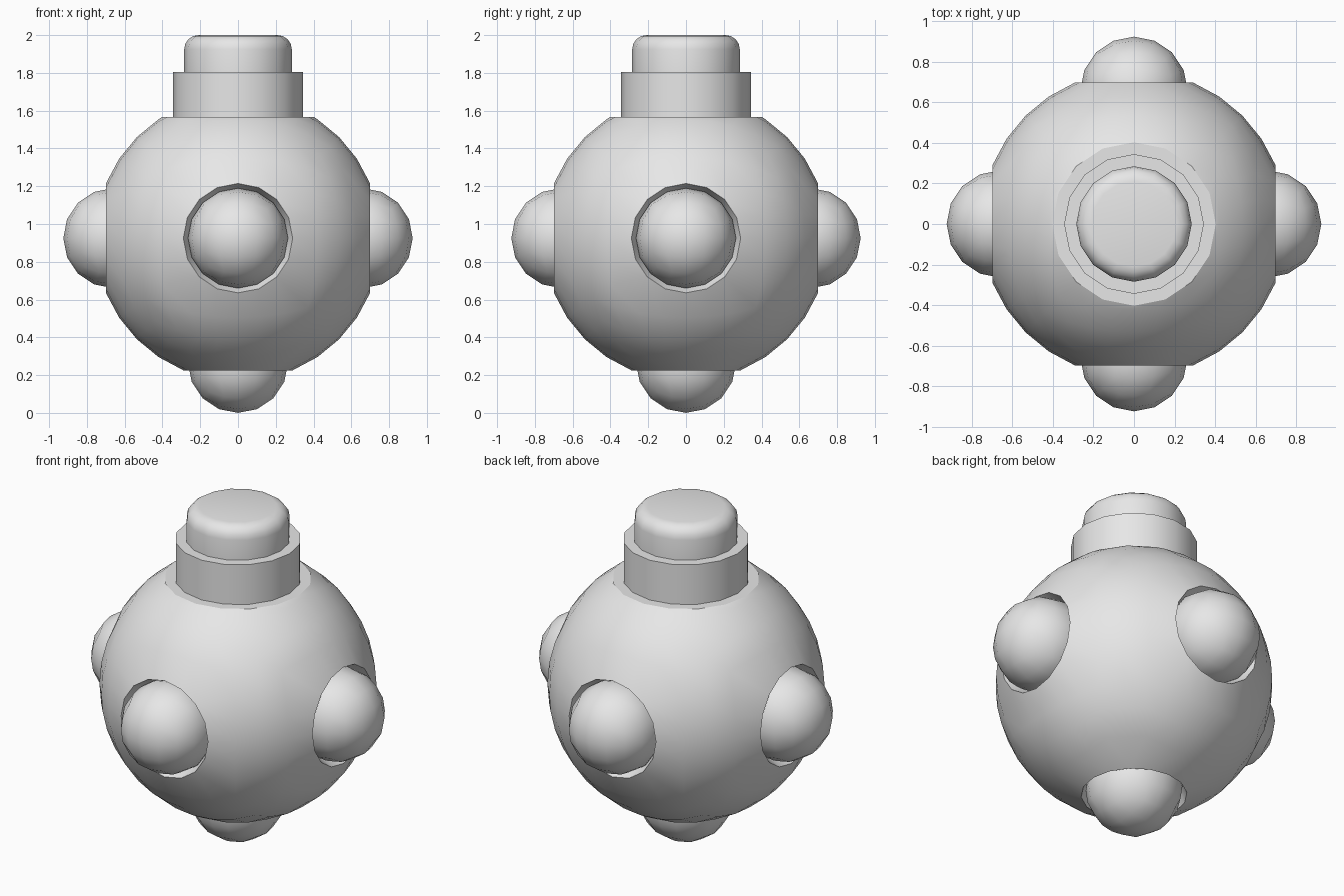
import bpy, bmesh, math
from mathutils import Vector

if "Cube" in bpy.data.objects:
    bpy.data.objects.remove(bpy.data.objects["Cube"])

CENTRE = Vector((0, 0, 0.925))
BODY_R, BALL_R, BALL_OFFSET = 0.757, 0.265, 0.66

grey = bpy.data.materials.new("grey")
grey.diffuse_color = (0.8, 0.8, 0.8, 1)
grey.use_nodes = True
grey.node_tree.nodes["Principled BSDF"].inputs["Base Color"].default_value = grey.diffuse_color


def finish(bm, name, location):
    bmesh.ops.recalc_face_normals(bm, faces=bm.faces)
    mesh = bpy.data.meshes.new(name)
    bm.to_mesh(mesh)
    bm.free()
    mesh.materials.append(grey)
    ob = bpy.data.objects.new(name, mesh)
    ob.location = location
    bpy.context.collection.objects.link(ob)
    bpy.ops.object.select_all(action='DESELECT')
    ob.select_set(True)
    bpy.context.view_layer.objects.active = ob
    bpy.ops.object.shade_smooth_by_angle(angle=math.radians(30))
    return ob


def grid_cube(n):
    bm = bmesh.new()
    bmesh.ops.create_cube(bm, size=2)
    bmesh.ops.subdivide_edges(bm, edges=bm.edges[:], cuts=n - 1, use_grid_fill=True)
    return bm


def on_sphere(co, r):
    # equal-angle projection of a cube point
    return Vector([math.tan(c * math.pi / 4) for c in co]).normalized() * r


def main_axis(co):
    return max(range(3), key=lambda i: abs(co[i]))


def ring_direction(u, v):
    # square outline point to circle direction
    if abs(u) >= abs(v):
        a, s = math.pi / 4 * v / u, math.copysign(1, u)
        return math.cos(a) * s, math.sin(a) * s
    a, s = math.pi / 4 * u / v, math.copysign(1, v)
    return math.sin(a) * s, math.cos(a) * s


# Body: sphere with six round openings
bm = grid_cube(8)
holes = []
for f in bm.faces:
    c = f.calc_center_median()
    k = main_axis(c)
    if all(abs(c[i]) < 0.5 for i in range(3) if i != k):
        holes.append(f)
bmesh.ops.delete(bm, geom=holes, context='FACES')
for v in bm.verts:
    co = v.co.copy()
    if not v.is_boundary:
        v.co = on_sphere(co, BODY_R)
        continue
    k = main_axis(co)
    i, j = [a for a in range(3) if a != k]
    angle = math.radians(32.2 if k == 2 and co.z > 0 else 22.5)
    du, dv = ring_direction(co[i], co[j])
    v.co[i] = BODY_R * math.sin(angle) * du
    v.co[j] = BODY_R * math.sin(angle) * dv
    v.co[k] = math.copysign(BODY_R * math.cos(angle), co[k])

# Socket walls, and the flat shoulder under the collar
rim = [e for e in bm.edges if e.is_boundary]
new = bmesh.ops.extrude_edge_only(bm, edges=rim)["geom"]
for v in [g for g in new if isinstance(g, bmesh.types.BMVert)]:
    k = main_axis(v.co)
    top = k == 2 and v.co.z > 0
    depth = v.co[k] if top else math.copysign(0.59, v.co[k])
    flat = v.co.copy()
    flat[k] = 0
    v.co = flat.normalized() * (0.30 if top else 0.24)
    v.co[k] = depth
finish(bm, "body", CENTRE)

# Balls resting in the sockets
for name, d in (("front", (0, -1, 0)), ("back", (0, 1, 0)), ("left", (-1, 0, 0)),
                ("right", (1, 0, 0)), ("bottom", (0, 0, -1))):
    bm = grid_cube(4)
    for v in bm.verts:
        v.co = on_sphere(v.co, BALL_R)
    finish(bm, name + "_ball", CENTRE + Vector(d) * BALL_OFFSET)


def turned(name, profile, sides=16):
    # closed solid of revolution around z
    bm = bmesh.new()
    rings = [[bm.verts.new((r * math.cos(math.tau * s / sides),
                            r * math.sin(math.tau * s / sides), z))
              for s in range(sides)] for r, z in profile]
    for a, b in zip(rings, rings[1:]):
        for s in range(sides):
            t = (s + 1) % sides
            bm.faces.new((a[s], a[t], b[t], b[s]))
    bm.faces.new(rings[0])
    bm.faces.new(rings[-1])
    finish(bm, name, (0, 0, 0))


# Collar and rounded cap
turned("collar", [(0.345, 1.55), (0.345, 1.805)])
bevel = 0.075
turned("cap", [(0.285, 1.79)] + [
    (0.285 - bevel * (1 - math.cos(a)), 2 - bevel * (1 - math.sin(a)))
    for a in (math.pi / 8 * s for s in range(5))])
